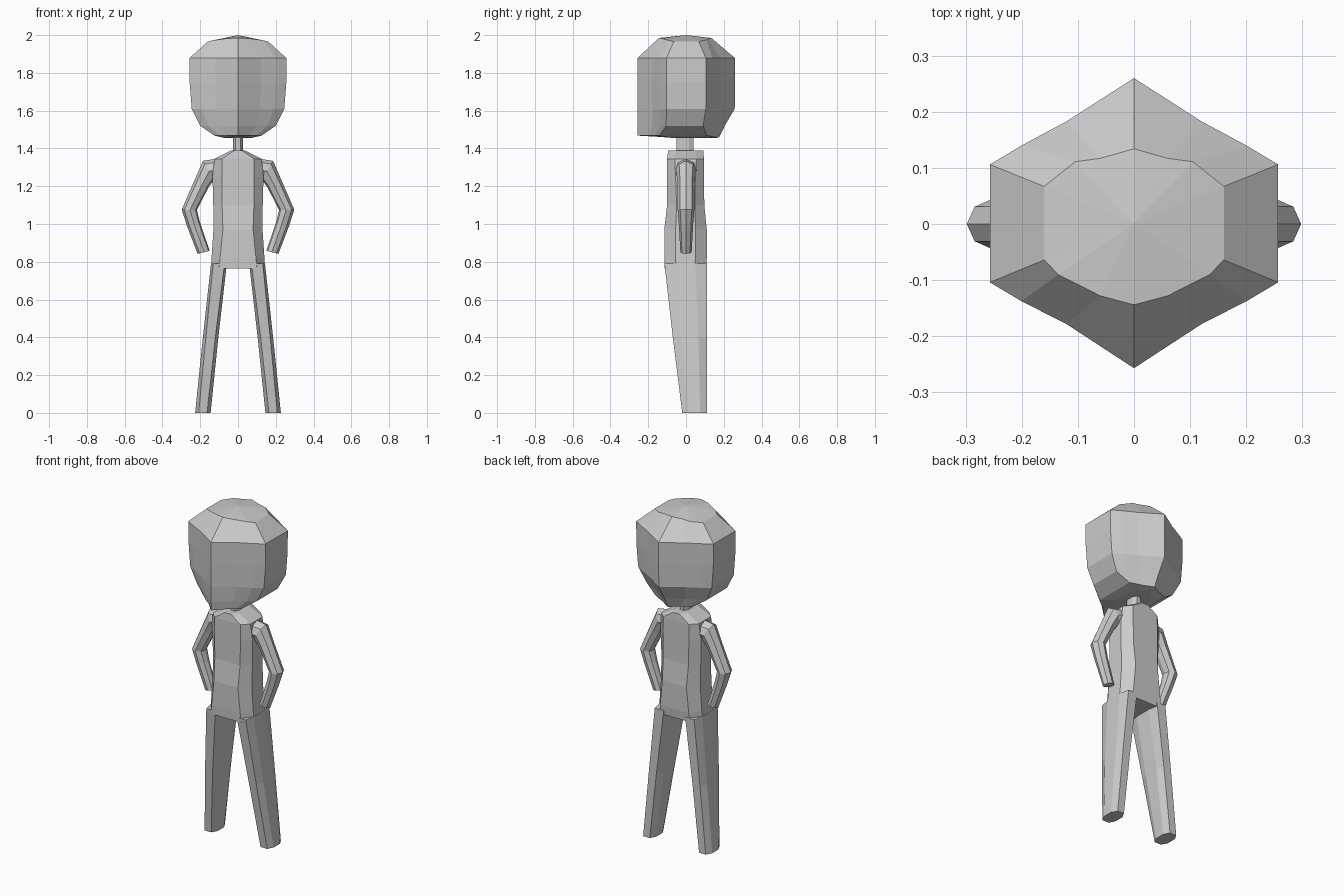
import bpy, bmesh
from mathutils import Vector

if "Cube" in bpy.data.objects:
    bpy.data.objects.remove(bpy.data.objects["Cube"])

grey = bpy.data.materials.new("plain_grey")
grey.diffuse_color = (0.6, 0.6, 0.6, 1)
grey.use_nodes = True
grey.node_tree.nodes["Principled BSDF"].inputs["Base Color"].default_value = grey.diffuse_color


def loft(name, rings):
    """Skin a stack of equal-count rings and close both ends."""
    bm = bmesh.new()
    rows = [[bm.verts.new(p) for p in ring] for ring in rings]
    n = len(rows[0])
    for a, b in zip(rows, rows[1:]):
        for i in range(n):
            j = (i + 1) % n
            bm.faces.new((a[i], a[j], b[j], b[i]))
    # fan caps around a centre vertex
    for row in (rows[0], rows[-1]):
        cen = sum((v.co for v in row), Vector()) / n
        if row is rows[-1] and name == "head":
            cen.z = 2.0
        c = bm.verts.new(cen)
        for i in range(n):
            bm.faces.new((row[i], row[(i + 1) % n], c))
    bmesh.ops.recalc_face_normals(bm, faces=bm.faces)
    me = bpy.data.meshes.new(name)
    bm.to_mesh(me)
    bm.free()
    me.materials.append(grey)
    ob = bpy.data.objects.new(name, me)
    bpy.context.collection.objects.link(ob)
    return ob


def mirror_half(half):
    """Close a right-hand outline, given front to back, over x = 0."""
    return half + [(-x, y, z) for x, y, z in reversed(half) if x > 1e-6]


def head_ring(z, side, front, back, sf, sb, z_front=None, z_back=None):
    """Hexagon with its points at front and back, cheeks slightly hollow."""
    zf = z if z_front is None else z_front
    zb = z if z_back is None else z_back
    half = [(0, front, zf)]
    for t, dent in ((0.47, 0.007), (0.78, 0.0)):
        half.append((side * t, front + (sf - front) * t + dent, zf + (z - zf) * t))
    half += [(side, sf, z), (side, sb, z)]
    for t, dent in ((0.78, 0.0), (0.47, -0.005)):
        half.append((side * t, back + (sb - back) * t + dent, zb + (z - zb) * t))
    half.append((0, back, zb))
    return mirror_half(half)


# Head
crown = mirror_half([(0, -.144, 1.985), (.06, -.128, 1.982), (.135, -.09, 1.972),
                     (.16, -.064, 1.966), (.16, .067, 1.966), (.105, .111, 1.975),
                     (.06, .117, 1.98), (0, .134, 1.985)])
loft("head", [
    head_ring(1.455, .07, -.20, .15, -.06, .06, 1.465),
    head_ring(1.468, .125, -.256, .175, -.14, .11, None, 1.458),
    head_ring(1.52, .2, -.257, .205, -.105, .09),
    head_ring(1.61, .245, -.257, .258, -.104, .105),
    head_ring(1.75, .256, -.257, .26, -.104, .106),
    head_ring(1.878, .257, -.257, .26, -.104, .106),
    crown])


def octagon(z, cx, half_w, flat_w, yf, yb, bevel):
    """Horizontal bevelled box section."""
    return [(cx + x, y, z) for x, y in (
        (-flat_w, yf), (flat_w, yf), (half_w, yf + bevel), (half_w, yb - bevel),
        (flat_w, yb), (-flat_w, yb), (-half_w, yb - bevel), (-half_w, yf + bevel))]


# Neck and torso
loft("neck", [octagon(z, 0, .026, .013, -.05, .04, .025) for z in (1.36, 1.47)])
loft("torso", [
    octagon(.765, 0, .143, .10, -.113, .105, .06),
    octagon(.82, 0, .14, .095, -.115, .11, .06),
    octagon(.97, 0, .13, .08, -.115, .11, .06),
    octagon(1.1, 0, .131, .084, -.10, .097, .05),
    octagon(1.25, 0, .135, .086, -.10, .095, .045),
    octagon(1.345, 0, .125, .085, -.10, .095, .04),
    octagon(1.388, 0, .04, .022, -.095, .092, .04)])

# Arms: section centre x, z, in-plane normal, half thickness, half depth
ARM = [(.085, 1.295, (.15, 1), .055, .065),
       (.155, 1.285, (.5, .8), .058, .052),
       (.192, 1.215, (.9, .42), .042, .045),
       (.258, 1.075, (1, .03), .040, .044),
       (.236, 1.0, (1, -.25), .036, .038),
       (.182, .85, (1, -.25), .033, .030)]


def arm_rings(s):
    rings = []
    for x, z, nrm, r, d in ARM:
        nx, nz = Vector(nrm).normalized()
        rings.append([(s * (x + nx * r * u), d * v, z + nz * r * u) for u, v in (
            (1, 0), (.65, .7), (-.1, 1), (-.8, .65),
            (-1, 0), (-.8, -.65), (-.1, -1), (.65, -.7))])
    return rings


for side, s in (("left", -1), ("right", 1)):
    loft(side + "_arm", arm_rings(s))
    # Legs
    loft(side + "_leg", [
        octagon(0, s * .186, .041, .022, -.02, .11, .035),
        octagon(.40, s * .145, .041, .025, -.07, .11, .045),
        octagon(.79, s * .101, .042, .03, -.114, .11, .06)])
